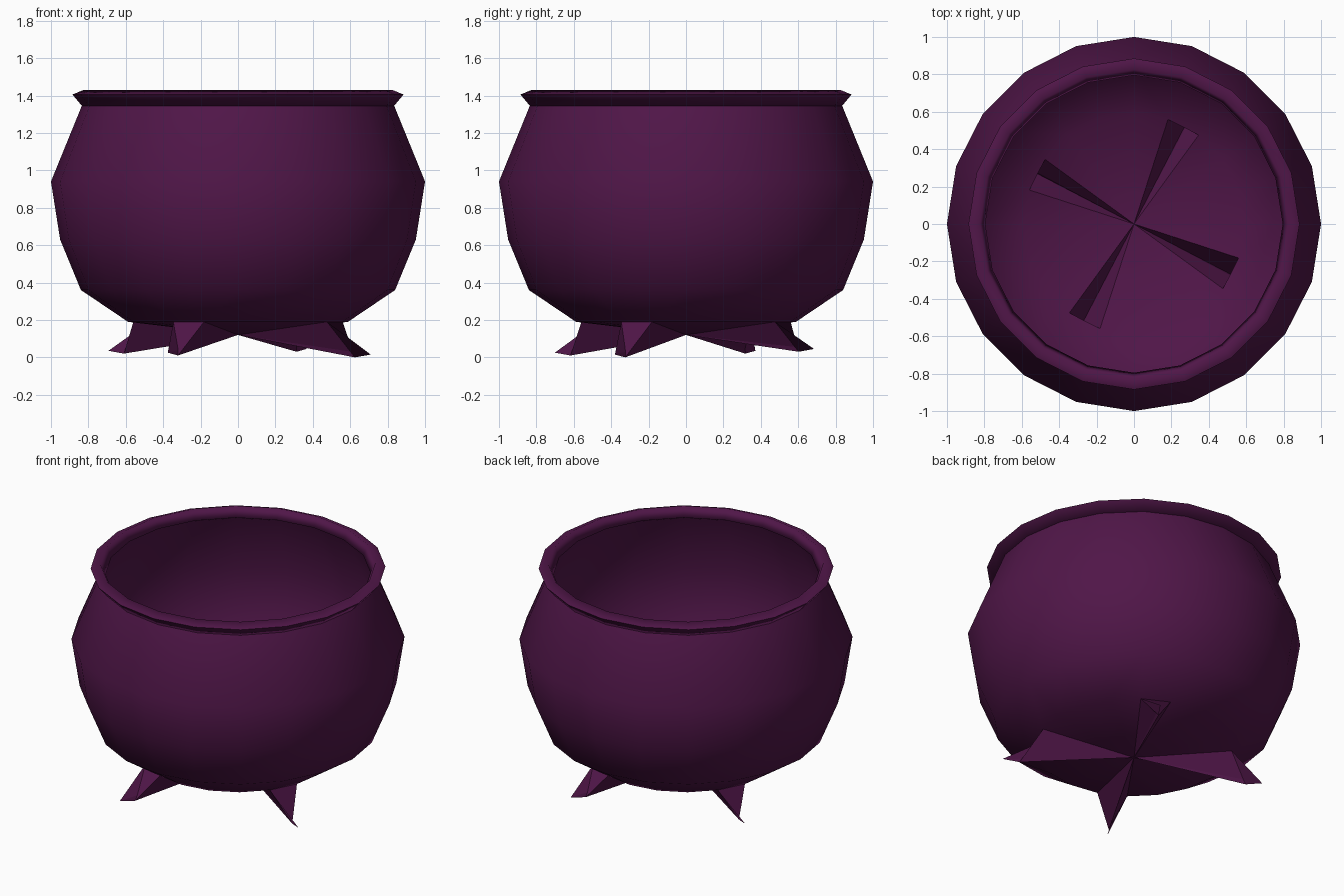
import bpy, math

if "Cube" in bpy.data.objects:
    bpy.data.objects.remove(bpy.data.objects["Cube"])

SIDES = 20
purple = bpy.data.materials.new("dark_purple")
purple.diffuse_color = (0.08, 0.008, 0.065, 1)
purple.use_nodes = True
purple.node_tree.nodes["Principled BSDF"].inputs["Base Color"].default_value = purple.diffuse_color


def ring_point(r, i, z):
    a = 2 * math.pi * i / SIDES
    return (r * math.cos(a), r * math.sin(a), z)


def make(name, verts, faces, angle=None):
    me = bpy.data.meshes.new(name)
    me.from_pydata(verts, [], faces)
    me.materials.append(purple)
    ob = bpy.data.objects.new(name, me)
    bpy.context.collection.objects.link(ob)
    if angle:
        bpy.ops.object.select_all(action='DESELECT')
        ob.select_set(True)
        bpy.context.view_layer.objects.active = ob
        bpy.ops.object.shade_smooth_by_angle(angle=math.radians(angle))
    return ob


def lathe(profile, closed=False):
    verts = [ring_point(r, i, z) for r, z in profile for i in range(SIDES)]
    faces = []
    n = len(profile)
    for k in range(n if closed else n - 1):
        a, b = k * SIDES, (k + 1) % n * SIDES
        for i in range(SIDES):
            j = (i + 1) % SIDES
            faces.append((a + i, a + j, b + j, b + i))
    return verts, faces


# Bowl: thin open shell whose bottom fan is left open above each hollow leg
leg_slots = [18, 13, 8, 3]
bottom_r, bottom_z, centre = 0.588, 0.19, (0, 0, 0.12)
verts, faces = lathe([(bottom_r, bottom_z), (0.84, 0.36), (0.951, 0.63),
                      (1.0, 0.94), (0.835, 1.345)])
verts.append(centre)
faces += [(len(verts) - 1, (i + 1) % SIDES, i) for i in range(SIDES) if i not in leg_slots]
make("bowl", verts, faces, 45)

# Rim: rolled bead around the mouth
verts, faces = lathe([(0.835, 1.345), (0.885, 1.405), (0.825, 1.43), (0.795, 1.365)], True)
make("rim", verts, faces, 100)

# Legs: twisted wedges drawn out of the bottom segments, each a little higher
for n, slot in enumerate(leg_slots):
    turn = math.radians(-90 * n)
    c, s = math.cos(turn), math.sin(turn)
    lift = 0.01 * n
    reach = 1 - 0.012 * n

    def tip(x, y, z):
        return (reach * (x * c - y * s), reach * (x * s + y * c), z + lift)

    verts = [centre, ring_point(bottom_r, slot, bottom_z),
             ring_point(bottom_r, slot + 1, bottom_z),
             tip(0.71, -0.38, 0.015), tip(0.625, -0.325, 0.0)]
    make(f"leg_{n + 1}", verts, [(0, 1, 3), (0, 4, 2), (1, 2, 4, 3), (0, 3, 4)])
